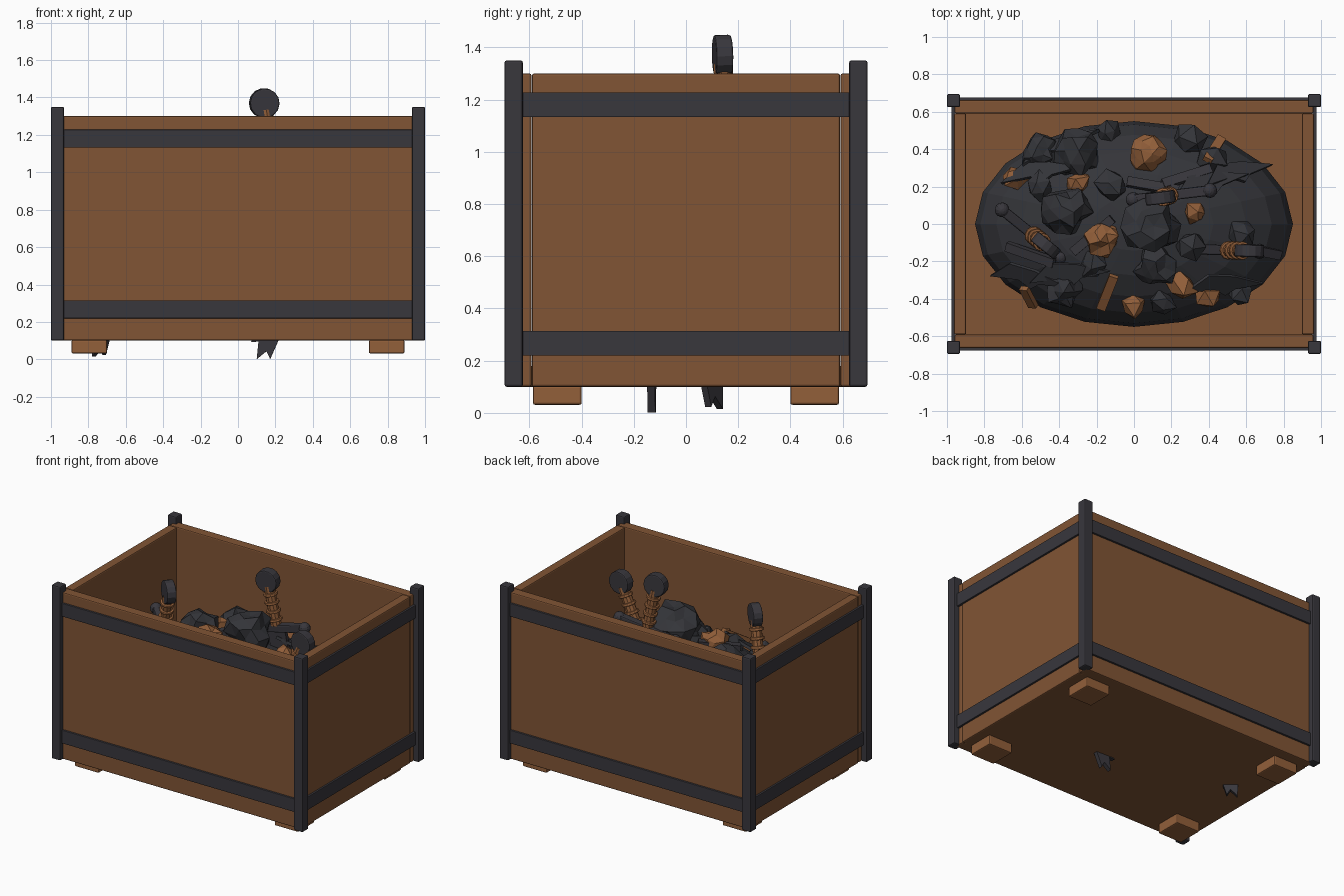
import bpy, bmesh, math, random
from mathutils import Matrix, Vector

random.seed(4)
if "Cube" in bpy.data.objects:
    bpy.data.objects.remove(bpy.data.objects["Cube"], do_unlink=True)


def make_material(name, color):
    mat = bpy.data.materials.new(name)
    mat.use_nodes = True
    mat.diffuse_color = (*color, 1)
    mat.node_tree.nodes["Principled BSDF"].inputs["Base Color"].default_value = (*color, 1)
    return mat


WOOD = make_material("crate wood", (0.22, 0.09, 0.035))
TAN = make_material("light wood", (0.29, 0.115, 0.042))
IRON = make_material("iron", (0.04, 0.038, 0.046))
SCRAP = make_material("dark scrap", (0.034, 0.035, 0.041))


def finish(name, bm, mat, matrix=Matrix(), bevel=0):
    bmesh.ops.recalc_face_normals(bm, faces=bm.faces)
    mesh = bpy.data.meshes.new(name)
    bm.to_mesh(mesh)
    bm.free()
    mesh.materials.append(mat)
    obj = bpy.data.objects.new(name, mesh)
    obj.matrix_world = matrix
    bpy.context.collection.objects.link(obj)
    if bevel:
        mod = obj.modifiers.new("bevel", "BEVEL")
        mod.width, mod.segments = bevel, 2
    return obj


def box(name, center, size, mat, matrix=Matrix(), bevel=0.008):
    bm = bmesh.new()
    bmesh.ops.create_cube(bm, size=1, matrix=Matrix.Translation(center) @ Matrix.Diagonal((*size, 1)))
    return finish(name, bm, mat, matrix, bevel)


def plate(name, outline, thick, mat, matrix):
    """Flat outline in local XZ, extruded along Y."""
    bm = bmesh.new()
    face = bm.faces.new([bm.verts.new((x, -thick / 2, z)) for x, z in outline])
    ext = bmesh.ops.extrude_face_region(bm, geom=[face])
    verts = [v for v in ext["geom"] if isinstance(v, bmesh.types.BMVert)]
    bmesh.ops.translate(bm, verts=verts, vec=(0, thick, 0))
    return finish(name, bm, mat, matrix)


def cylinder(name, radius, depth, sides, mat, matrix, bevel=0):
    bm = bmesh.new()
    bmesh.ops.create_cone(bm, cap_ends=True, segments=sides, radius1=radius, radius2=radius, depth=depth)
    return finish(name, bm, mat, matrix, bevel)


# Crate shell
box("crate_floor", (0, 0, 0.14), (1.88, 1.26, 0.08), WOOD)
for s, side in ((-1, "right"), (1, "left")):
    box(side + "_wall", (s * 0.93, 0, 0.7), (0.065, 1.18, 1.2), WOOD)
for s, side in ((-1, "front"), (1, "back")):
    box(side + "_wall", (0, s * 0.627, 0.7), (1.92, 0.07, 1.2), WOOD)

# Iron straps, corner posts and feet
for z, level in ((0.267, "lower"), (1.18, "upper")):
    for s in (-1, 1):
        box(level + "_long_strap", (0, s * 0.665, z), (1.87, 0.022, 0.095), IRON, bevel=0.003)
        box(level + "_side_strap", (s * 0.965, 0, z), (0.022, 1.26, 0.095), IRON, bevel=0.003)
for sx in (-1, 1):
    for sy in (-1, 1):
        box("corner_post", (sx * 0.965, sy * 0.66, 0.725), (0.07, 0.07, 1.25), IRON)
        box("foot", (sx * 0.795, sy * 0.493, 0.067), (0.19, 0.187, 0.072), TAN)

# Scrap mound
RX, RY, RZ, BASE = 0.85, 0.55, 0.4, 0.53
bm = bmesh.new()
bmesh.ops.create_uvsphere(bm, u_segments=20, v_segments=12, radius=1,
                          matrix=Matrix.Translation((0, 0, BASE)) @ Matrix.Diagonal((RX, RY, RZ, 1)))
finish("scrap_mound", bm, SCRAP)


def mound_frame(x, y, angle=0, lift=0.03):
    """Frame resting on the mound, turned about its surface normal."""
    h = math.sqrt(max(0.04, 1 - (x / RX) ** 2 - (y / RY) ** 2))
    normal = Vector((x / RX ** 2, y / RY ** 2, h / RZ))
    tilt = Vector((0, 0, 1)).rotation_difference(normal).to_matrix().to_4x4()
    return (Matrix.Translation((x, y, BASE + RZ * h + lift)) @ tilt
            @ Matrix.Rotation(math.radians(angle), 4, "Z"))


def chunk(name, x, y, radius, mat, lift=0.02):
    bm = bmesh.new()
    bmesh.ops.create_icosphere(bm, subdivisions=2 if radius > 0.09 else 1, radius=radius)
    for v in bm.verts:
        v.co *= random.uniform(0.72, 1.18)
    finish(name, bm, mat, mound_frame(x, y, random.uniform(0, 360), lift))


# Loose chunks
for x, y, r in ((0.08, 0.37, 0.1), (-0.17, -0.08, 0.1), (0.33, 0.06, 0.07), (-0.64, 0.25, 0.08),
                (-0.3, 0.22, 0.07), (0.25, -0.33, 0.09), (0.4, -0.38, 0.08), (0.0, -0.44, 0.07)):
    chunk("wood_chunk", x, y, r, TAN)
for x, y, r in ((-0.3, 0.37, 0.14), (-0.14, 0.49, 0.07), (-0.5, 0.38, 0.1),
                (-0.36, 0.08, 0.13), (0.12, -0.23, 0.11), (-0.38, -0.35, 0.1), (0.3, 0.45, 0.09),
                (0.58, -0.05, 0.08), (0.3, -0.12, 0.08), (0.57, -0.36, 0.08), (-0.13, 0.2, 0.09),
                (0.42, 0.35, 0.09), (-0.22, -0.22, 0.08), (0.15, -0.42, 0.08), (-0.5, 0.2, 0.08)):
    chunk("scrap_chunk", x, y, r, SCRAP)
chunk("top_scrap_chunk", 0.1, -0.01, 0.15, SCRAP, 0.12)

# Broken planks and bars
for x, y, a, length in ((0.42, 0.38, 60, 0.2), (-0.55, -0.37, 100, 0.14), (-0.14, -0.35, 70, 0.22)):
    box("broken_plank", (0, 0, 0.03), (length, 0.05, 0.03), TAN, mound_frame(x, y, a), 0)
for x, y, a in ((0.66, -0.14, -14), (-0.55, -0.16, -16), (0.28, 0.25, 20), (-0.22, -0.06, 40), (0.1, 0.2, -10)):
    box("scrap_bar", (0, 0, 0.01), (0.28, 0.05, 0.04), IRON, mound_frame(x, y, a), 0)

# Jagged shards lying on the mound
shard = [(-0.22, 0.05), (-0.1, -0.06), (0.05, -0.05), (0.23, 0), (0.07, 0.03), (0.02, 0.07), (-0.05, 0.03)]
for x, y, a in ((-0.5, 0.28, 0), (0.55, 0.28, 18), (-0.57, -0.28, -6), (0.48, -0.32, -6),
                (-0.35, -0.26, 5), (0.4, 0.22, 15), (-0.4, 0.42, 20)):
    plate("scrap_shard", shard, 0.02, SCRAP,
          mound_frame(x, y, a, 0.05) @ Matrix.Rotation(math.pi / 2, 4, "X"))


def sword(guard, axis, heading):
    """Sword stuck blade-down; axis points from guard to pommel."""
    up = Vector(axis).normalized()
    a = math.radians(heading)
    flat = up.cross(Vector((math.cos(a), math.sin(a), 0))).normalized()
    frame = Matrix((flat.cross(up), flat, up)).transposed().to_4x4()
    frame.translation = guard
    plate("sword_blade", [(-0.065, 0), (-0.065, -0.86), (-0.03, -0.84), (0, -0.93), (0.03, -0.87),
                          (0.065, -0.9), (0.065, 0)], 0.03, IRON, frame)
    box("sword_guard", (0, 0, 0), (0.42, 0.055, 0.055), IRON, frame)
    for s in (-1, 1):
        bm = bmesh.new()
        bmesh.ops.create_uvsphere(bm, u_segments=12, v_segments=8, radius=0.04)
        finish("guard_knob", bm, IRON, frame @ Matrix.Translation((s * 0.21, 0, 0)))
    cylinder("sword_grip", 0.037, 0.28, 10, TAN, frame @ Matrix.Translation((0, 0, 0.16)))
    for i in range(4):
        cylinder("grip_ring", 0.05, 0.02, 12, TAN,
                 frame @ Matrix.Translation((0, 0, 0.06 + i * 0.06)), 0.007)
    cylinder("sword_pommel", 0.08, 0.065, 14, IRON,
             frame @ Matrix.Translation((0, 0, 0.335)) @ Matrix.Rotation(math.pi / 2, 4, "X"), 0.008)


sword((0.2, 0.155, 1.04), (-0.06, -0.015, 0.33), 7)
sword((-0.55, -0.05, 0.9), (0.22, -0.18, 0.885), -39)
sword((0.48, -0.14, 0.85), (0.38, -0.01, 0.85), -2)
